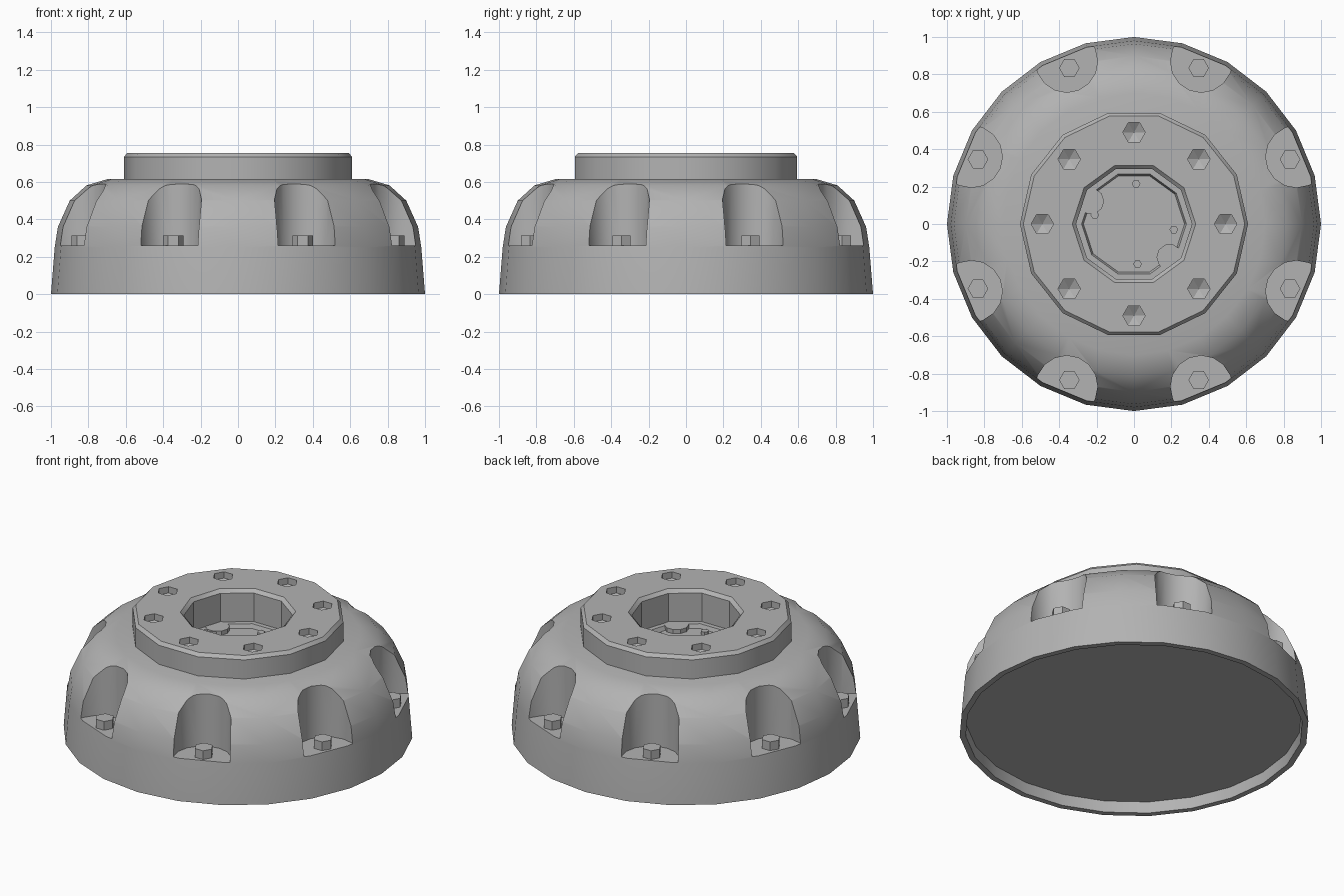
import bpy, bmesh
from math import pi, sin, cos, radians
from mathutils import Matrix, Vector

if "Cube" in bpy.data.objects:
    bpy.data.objects.remove(bpy.data.objects["Cube"], do_unlink=True)

grey = bpy.data.materials.new("mid grey metal")
grey.use_nodes = True
color = (0.45, 0.45, 0.45, 1)
grey.diffuse_color = color
grey.node_tree.nodes["Principled BSDF"].inputs["Base Color"].default_value = color


def lathe(bm, profile, sides, center=(0, 0)):
    """Revolve (radius, z) points; zero radius closes on the axis."""
    cx, cy = center
    rings = []
    for r, z in profile:
        if r == 0:
            rings.append([bm.verts.new((cx, cy, z))] * sides)
        else:
            rings.append([bm.verts.new((cx + r * cos(2 * pi * i / sides),
                                        cy + r * sin(2 * pi * i / sides), z))
                          for i in range(sides)])
    for a, b in zip(rings, rings[1:]):
        for i in range(sides):
            j = (i + 1) % sides
            corners = list(dict.fromkeys([a[i], a[j], b[j], b[i]]))
            bm.faces.new(corners)


def prism(bm, outline, z0, z1, matrix):
    """Extrude a flat outline between two heights."""
    low = [bm.verts.new(matrix @ Vector((x, y, z0))) for x, y in outline]
    high = [bm.verts.new(matrix @ Vector((x, y, z1))) for x, y in outline]
    bm.faces.new(low[::-1])
    bm.faces.new(high)
    for i in range(len(low)):
        j = (i + 1) % len(low)
        bm.faces.new((low[i], low[j], high[j], high[i]))


def make(name, bm):
    bmesh.ops.recalc_face_normals(bm, faces=bm.faces)
    mesh = bpy.data.meshes.new(name)
    bm.to_mesh(mesh)
    bm.free()
    mesh.materials.append(grey)
    ob = bpy.data.objects.new(name, mesh)
    bpy.context.collection.objects.link(ob)
    return ob


def select(ob):
    bpy.ops.object.select_all(action='DESELECT')
    ob.select_set(True)
    bpy.context.view_layer.objects.active = ob


def cut(ob, cutter):
    cutter.hide_render = True
    select(ob)
    mod = ob.modifiers.new("cut", 'BOOLEAN')
    mod.operation = 'DIFFERENCE'
    mod.solver = 'EXACT'
    mod.object = cutter
    bpy.ops.object.modifier_apply(modifier=mod.name)
    bpy.data.objects.remove(cutter, do_unlink=True)


def smooth(ob):
    select(ob)
    bpy.ops.object.shade_smooth_by_angle(angle=radians(30))


def polar(r, degrees):
    return r * cos(radians(degrees)), r * sin(radians(degrees))


# Domed housing with a shallow recess underneath
bm = bmesh.new()
lathe(bm, [(0, 0.07), (0.96, 0.07), (0.965, 0), (1, 0), (0.98, 0.25),
           (0.963, 0.36), (0.9, 0.5), (0.81, 0.582), (0.7, 0.615), (0, 0.615)], 24)
housing = make("housing", bm)

# Rounded pockets around the shoulder
bm = bmesh.new()
outline = [(1.3, -0.165), (1.3, 0.165)]
outline += [(0.94 + 0.165 * cos(a), 0.165 * sin(a))
            for a in [pi / 2 + pi * i / 8 for i in range(9)]]
for k in range(8):
    prism(bm, outline, 0.26, 1.0, Matrix.Rotation(radians(22.5 + 45 * k), 4, 'Z'))
cut(housing, make("pocket_cutter", bm))

# Raised hub with a chamfered rim
bm = bmesh.new()
lathe(bm, [(0, 0.6), (0.61, 0.6), (0.61, 0.735), (0.592, 0.755), (0, 0.755)], 14)
hub = make("hub", bm)

# Ten-sided central bore, through the hub and into the housing
for target in (housing, hub):
    bm = bmesh.new()
    lathe(bm, [(0, 0.53), (0.27, 0.53), (0.28, 0.555), (0.31, 0.555),
               (0.31, 0.735), (0.335, 0.76), (0.335, 0.9), (0, 0.9)], 10)
    cut(target, make("bore_cutter", bm))

# Hexagonal bolt holes with pointed bottoms
bm = bmesh.new()
for k in range(8):
    lathe(bm, [(0, 0.68), (0.06, 0.715), (0.06, 0.85), (0, 0.85)], 6, polar(0.49, 45 * k))
cut(hub, make("hole_cutter", bm))
smooth(housing)
smooth(hub)

# Hexagonal bolts in the pockets
bm = bmesh.new()
for k in range(8):
    lathe(bm, [(0, 0.25), (0.055, 0.25), (0.055, 0.315), (0, 0.315)], 6,
          polar(0.903, 22.5 + 45 * k))
make("pocket_bolts", bm)

# Small pins and two bosses on the bore floor
bm = bmesh.new()
for angle in (87, 167, 275, 352):
    lathe(bm, [(0, 0.52), (0.023, 0.52), (0.023, 0.55), (0, 0.55)], 6, polar(0.215, angle))
for angle in (152, 317):
    lathe(bm, [(0, 0.52), (0.07, 0.52), (0.07, 0.556), (0, 0.556)], 10, polar(0.26, angle))
make("bore_details", bm)
